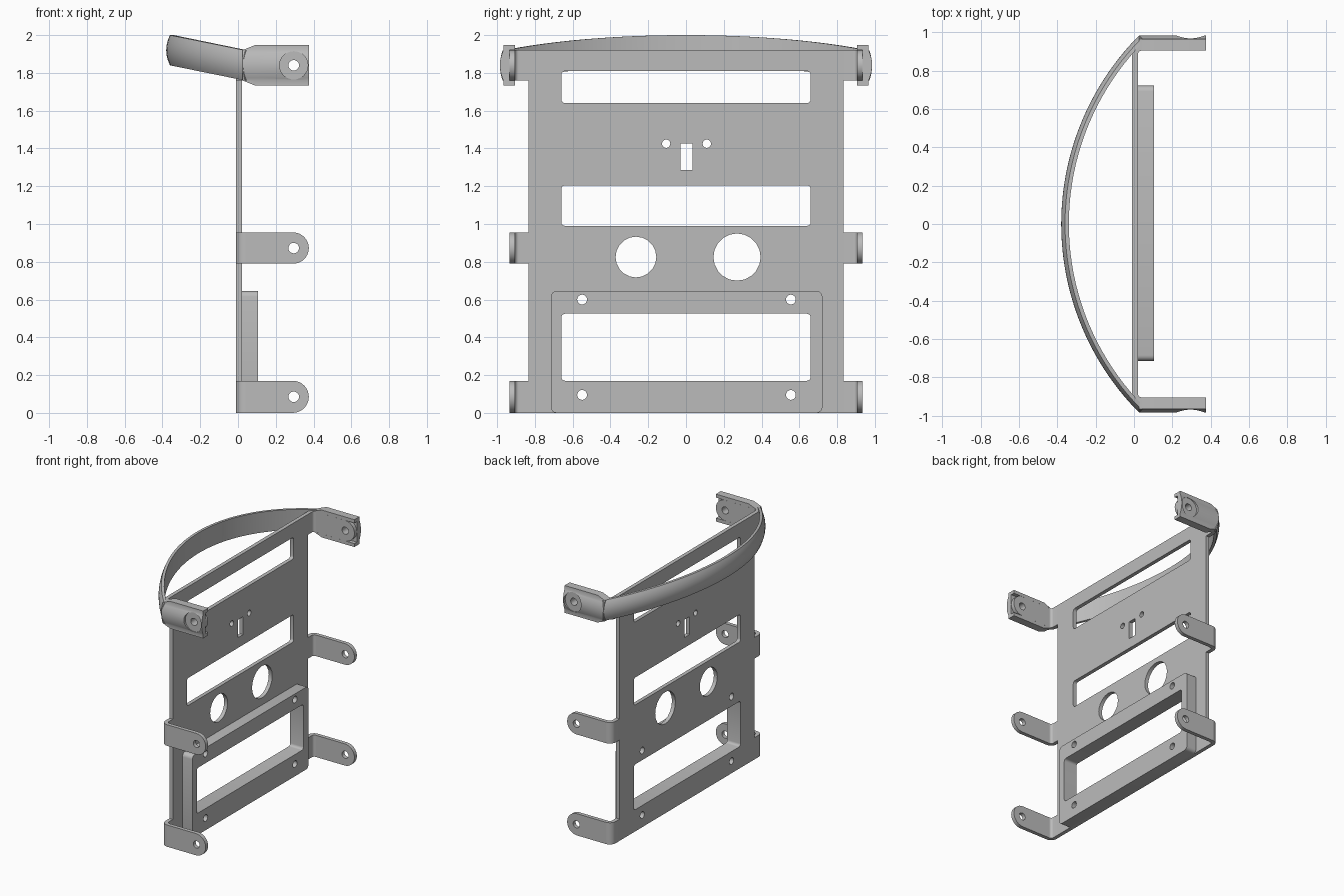
import bpy, bmesh
from math import sin, cos, pi, asin
from mathutils import Matrix, Vector

if "Cube" in bpy.data.objects:
    bpy.data.objects.remove(bpy.data.objects["Cube"])

grey = bpy.data.materials.new("plain_grey")
grey.use_nodes = True
grey.diffuse_color = (0.5, 0.5, 0.5, 1)
grey.node_tree.nodes["Principled BSDF"].inputs["Base Color"].default_value = (0.5, 0.5, 0.5, 1)

# Local sheet axes mapped to the world: (y, z, x), (x, z, -y) and (x, y, z)
FACING_X = Matrix(((0, 0, 1), (1, 0, 0), (0, 1, 0))).to_4x4()
FACING_Y = Matrix(((1, 0, 0), (0, 0, -1), (0, 1, 0))).to_4x4()
FACING_Z = Matrix.Identity(4)


def arc(cx, cy, r, start, end, n=8):
    return [(cx + r * cos(start + (end - start) * i / n),
             cy + r * sin(start + (end - start) * i / n)) for i in range(n + 1)]


def circle(cx, cy, r, n=20):
    return arc(cx, cy, r, 0, 2 * pi, n)[:-1]


def rounded(x0, x1, y0, y1, r):
    corners = ((x1 - r, y1 - r), (x0 + r, y1 - r), (x0 + r, y0 + r), (x1 - r, y0 + r))
    return [p for i, (x, y) in enumerate(corners)
            for p in arc(x, y, r, i * pi / 2, (i + 1) * pi / 2, 4)]


def finish(obj):
    mesh = obj.data
    bm = bmesh.new()
    bm.from_mesh(mesh)
    bmesh.ops.remove_doubles(bm, verts=bm.verts, dist=0.0001)
    bmesh.ops.recalc_face_normals(bm, faces=bm.faces)
    bm.to_mesh(mesh)
    bm.free()
    mesh.materials.clear()
    mesh.materials.append(grey)
    bpy.ops.object.select_all(action="DESELECT")
    obj.select_set(True)
    bpy.context.view_layer.objects.active = obj
    bpy.ops.object.shade_smooth_by_angle(angle=0.5)


def add(name, mesh):
    obj = bpy.data.objects.new(name, mesh)
    bpy.context.collection.objects.link(obj)
    return obj


def sheet(name, loops, low, high, facing):
    """Outline with holes, extruded from low to high along its normal."""
    curve = bpy.data.curves.new(name, "CURVE")
    curve.dimensions = "2D"
    curve.fill_mode = "BOTH"
    curve.extrude = (high - low) / 2
    for loop in loops:
        spline = curve.splines.new("POLY")
        spline.points.add(len(loop) - 1)
        for point, (x, y) in zip(spline.points, loop):
            point.co = (x, y, 0, 1)
        spline.use_cyclic_u = True
    temp = add("outline", curve)
    mesh = bpy.data.meshes.new_from_object(
        temp.evaluated_get(bpy.context.evaluated_depsgraph_get()))
    bpy.data.objects.remove(temp)
    mesh.transform(facing @ Matrix.Translation((0, 0, (low + high) / 2)))
    obj = add(name, mesh)
    finish(obj)
    return obj


def loft(name, rings):
    """Skin closed rings of points and cap both ends."""
    bm = bmesh.new()
    rows = [[bm.verts.new(p) for p in ring] for ring in rings]
    n = len(rows[0])
    for a, b in zip(rows, rows[1:]):
        for i in range(n):
            bm.faces.new((a[i], a[(i + 1) % n], b[(i + 1) % n], b[i]))
    bm.faces.new(rows[0])
    bm.faces.new(rows[-1])
    mesh = bpy.data.meshes.new(name)
    bm.to_mesh(mesh)
    bm.free()
    obj = add(name, mesh)
    finish(obj)
    return obj


def mirrored(obj):
    mod = obj.modifiers.new("both_sides", "MIRROR")
    mod.use_axis = (False, True, False)
    mod.use_mirror_merge = False


# Main panel with its windows and holes
low_window = rounded(-0.66, 0.66, 0.17, 0.525, 0.02)
screw_holes = [circle(y, z, 0.026) for y in (-0.55, 0.555) for z in (0.095, 0.6)]
sheet("panel", [
    [(-0.835, 0), (0.835, 0), (0.835, 1.92), (-0.835, 1.92)],
    low_window, *screw_holes,
    rounded(-0.66, 0.66, 0.99, 1.205, 0.02),
    rounded(-0.66, 0.66, 1.64, 1.81, 0.02),
    [(-0.03, 1.285), (0.035, 1.285), (0.035, 1.425), (-0.03, 1.425)],
    circle(-0.105, 1.425, 0.022), circle(0.11, 1.425, 0.022),
    circle(-0.265, 0.825, 0.108), circle(0.27, 0.825, 0.125),
], -0.01, 0.02, FACING_X)

# Thick frame around the lower window
sheet("lower_frame", [rounded(-0.715, 0.722, 0, 0.645, 0.03), low_window, *screw_holes],
      0.02, 0.105, FACING_X)

# Bent mounting tabs
bend = ([(-0.01, 0.835), (0.02, 0.835)] + arc(0.04, 0.885, 0.02, pi, pi / 2)
        + arc(0.04, 0.885, 0.05, pi / 2, pi))
for name, z0, z1 in (("bottom", 0, 0.17), ("middle", 0.79, 0.955), ("top", 1.76, 1.92)):
    mid, r = (z0 + z1) / 2, (z1 - z0) / 2
    mirrored(sheet(name + "_tab_bend", [bend], z0, z1, FACING_Z))
    outline = [(0.04, z0)] + arc(0.375 - r, mid, r, -pi / 2, pi / 2, 16) + [(0.04, z1)]
    mirrored(sheet(name + "_tab", [outline, circle(0.295, mid, 0.028)],
                   -0.935, -0.905, FACING_Y))

# Bowed handle, rounded outside and rising toward the middle
R, CX, HALF = 1.395, 1.015, 0.08
section = [(-0.04, HALF), (-0.04, -HALF)] + [
    (-0.02 * (t / 6) ** 2, HALF * t / 6) for t in range(-6, 7)]
reach = asin(0.985 / R)
rings = []
for i in range(41):
    a = reach * (i / 20 - 1)
    z = 1.84 + 0.2 * (0.02 - CX + R * cos(a))
    rings.append([Vector((CX - (R + d) * cos(a), (R + d) * sin(a), z + h))
                  for d, h in section])
loft("handle", rings)

# Handle end caps: channels that wrap the top tabs
rings = []
for x, h in ((0.025, 0.081), (0.09, 0.107), (0.375, 0.107)):
    profile = [(0.967, -h)] + [(0.985 - 0.018 * (t / 6) ** 2, 0.0795 * t / 6)
                               for t in range(-6, 7)]
    profile += [(0.967, h), (0.905, h), (0.905, 0.0802), (0.935, 0.0802),
                (0.935, -0.0802), (0.905, -0.0802), (0.905, -h)]
    rings.append([Vector((x, y, 1.84 + z)) for y, z in profile])
cap = loft("handle_end", rings)
cutters = [sheet("screw_recess", [circle(0.295, 1.84, 0.075, 32)], -1.1, -0.966, FACING_Y),
           sheet("screw_hole", [circle(0.295, 1.84, 0.028)], -1.2, -0.8, FACING_Y)]
for cutter in cutters:
    cutter.hide_render = True
    mod = cap.modifiers.new(cutter.name, "BOOLEAN")
    mod.operation = "DIFFERENCE"
    mod.solver = "EXACT"
    mod.object = cutter
baked = bpy.data.meshes.new_from_object(
    cap.evaluated_get(bpy.context.evaluated_depsgraph_get()))
cap.modifiers.clear()
cap.data = baked
for cutter in cutters:
    bpy.data.objects.remove(cutter)
finish(cap)
mirrored(cap)
